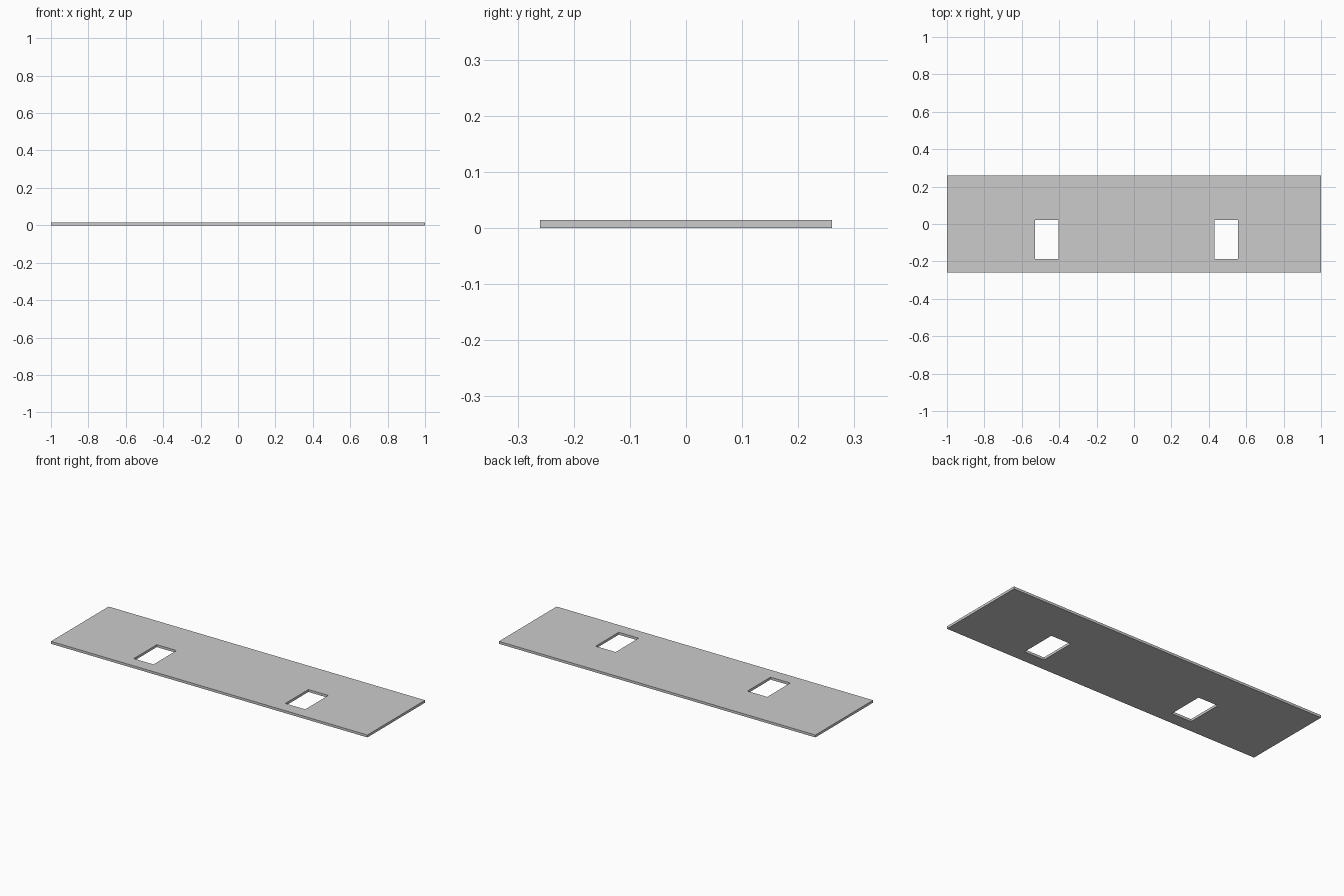
import bpy, bmesh

if "Cube" in bpy.data.objects:
    bpy.data.objects.remove(bpy.data.objects["Cube"])

THICKNESS = 0.014
# Grid lines of the plate; cells (1, 1) and (3, 1) are the openings
xs = [-1.0, -0.528, -0.403, 0.43, 0.556, 1.0]
ys = [-0.26, -0.187, 0.021, 0.26]
openings = {(1, 1), (3, 1)}

# Flat outline with two rectangular openings
bm = bmesh.new()
grid = [[bm.verts.new((x, y, 0)) for y in ys] for x in xs]
for i in range(len(xs) - 1):
    for j in range(len(ys) - 1):
        if (i, j) not in openings:
            bm.faces.new((grid[i][j], grid[i + 1][j], grid[i + 1][j + 1], grid[i][j + 1]))

# Thicken into a plate
result = bmesh.ops.extrude_face_region(bm, geom=bm.faces[:], use_keep_orig=True)
top = [g for g in result["geom"] if isinstance(g, bmesh.types.BMVert)]
bmesh.ops.translate(bm, verts=top, vec=(0, 0, THICKNESS))
bmesh.ops.recalc_face_normals(bm, faces=bm.faces[:])

mesh = bpy.data.meshes.new("slotted_plate")
bm.to_mesh(mesh)
bm.free()
plate = bpy.data.objects.new("slotted_plate", mesh)
bpy.context.collection.objects.link(plate)
